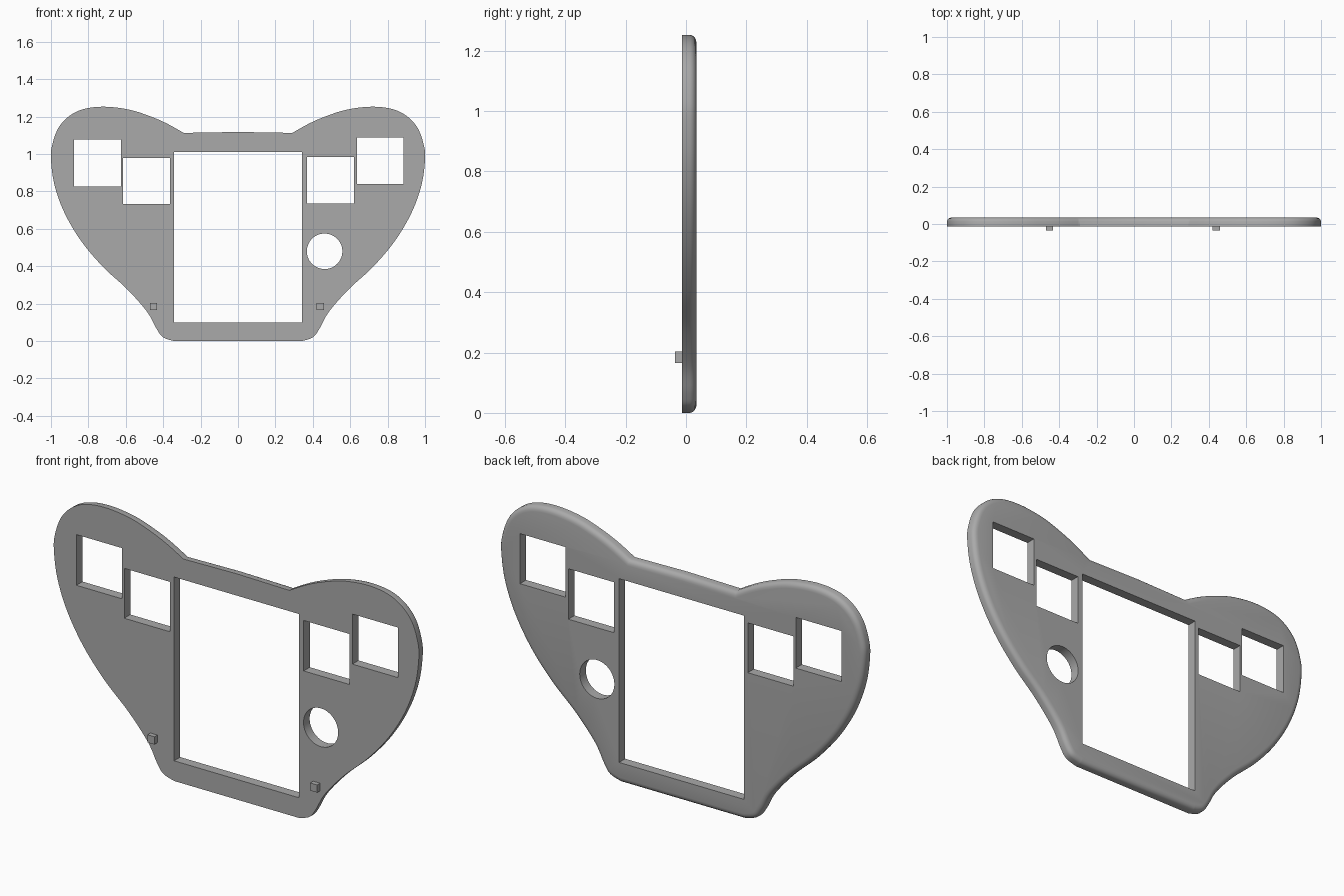
import bpy, bmesh, math
from mathutils import Vector
from mathutils.geometry import interpolate_bezier

cube = bpy.data.objects.get("Cube")
if cube:
    bpy.data.objects.remove(cube, do_unlink=True)

grey = bpy.data.materials.new("plain grey")
grey.use_nodes = True
grey.diffuse_color = (0.4, 0.4, 0.4, 1)
grey.node_tree.nodes["Principled BSDF"].inputs["Base Color"].default_value = (0.4, 0.4, 0.4, 1)

FRONT, BACK = -0.013, 0.035


def make_object(name, bm):
    bmesh.ops.recalc_face_normals(bm, faces=bm.faces)
    mesh = bpy.data.meshes.new(name)
    bm.to_mesh(mesh)
    bm.free()
    mesh.materials.append(grey)
    obj = bpy.data.objects.new(name, mesh)
    bpy.context.collection.objects.link(obj)
    return obj


def loft(name, rings):
    """Skin a stack of equal rings and cap both ends."""
    bm = bmesh.new()
    loops = [[bm.verts.new(p) for p in ring] for ring in rings]
    n = len(loops[0])
    for a, b in zip(loops, loops[1:]):
        for i in range(n):
            j = (i + 1) % n
            bm.faces.new((a[i], a[j], b[j], b[i]))
    bm.faces.new(loops[0])
    bm.faces.new(loops[-1])
    return make_object(name, bm)


def prism(name, outline, y0, y1):
    return loft(name, [[(x, y, z) for x, z in outline] for y in (y0, y1)])


def rect(x0, x1, z0, z1):
    return [(x0, z0), (x1, z0), (x1, z1), (x0, z1)]


def smooth_path(points, steps=7):
    """Smooth curve through the given points."""
    pts = [Vector(p) for p in points]
    ext = [pts[0]] + pts + [pts[-1]]
    out = []
    for p, a, b, q in zip(ext, ext[1:], ext[2:], ext[3:]):
        out += interpolate_bezier(a, a + (b - p) / 6, b - (q - a) / 6, b, steps)[:-1]
    return out + [pts[-1]]


def inset(outline, d):
    """Move a clockwise outline inwards with mitred corners."""
    out = []
    n = len(outline)
    for i, p in enumerate(outline):
        e1 = (p - outline[i - 1]).normalized()
        e2 = (outline[(i + 1) % n] - p).normalized()
        n1, n2 = Vector((e1.y, -e1.x)), Vector((e2.y, -e2.x))
        out.append(p + (n1 + n2) * d / (1 + n1.dot(n2)))
    return out


# Half outline of the plate, from the top corner round to the bottom edge
half = smooth_path([
    (0.29, 1.113), (0.38, 1.163), (0.47, 1.202), (0.58, 1.237), (0.71, 1.253),
    (0.82, 1.242), (0.90, 1.205), (0.96, 1.14), (0.993, 1.05), (1.0, 0.97),
    (0.98, 0.83), (0.925, 0.68), (0.835, 0.53), (0.72, 0.395), (0.59, 0.275),
    (0.485, 0.155), (0.435, 0.065), (0.40, 0.02), (0.34, 0.0)])
outline = half + [Vector((-p.x, p.y)) for p in reversed(half)] + [Vector((0, 1.118))]

# Plate with a square front edge and a rounded back edge
profile = [(0, FRONT), (0, 0.014), (0.003, 0.022), (0.009, 0.029), (0.017, 0.033), (0.027, BACK)]
plate = loft("face_plate", [[(p.x, y, p.y) for p in inset(outline, d)] for d, y in profile])

# Screen, button and knob openings
openings = [
    rect(-0.341, 0.342, 0.10, 1.01),
    rect(-0.876, -0.626, 0.826, 1.077),
    rect(-0.614, -0.363, 0.733, 0.98),
    rect(0.369, 0.62, 0.735, 0.985),
    rect(0.636, 0.885, 0.84, 1.088),
    [(0.463 + 0.095 * math.cos(a * math.tau / 48), 0.48 + 0.095 * math.sin(a * math.tau / 48))
     for a in range(48)],
]
bpy.context.view_layer.objects.active = plate
for shape in openings:
    cutter = prism("opening_cutter", shape, -0.2, 0.2)
    cutter.hide_render = True
    mod = plate.modifiers.new("opening", "BOOLEAN")
    mod.operation, mod.solver, mod.object = "DIFFERENCE", "EXACT", cutter
    bpy.ops.object.modifier_apply(modifier=mod.name)
    bpy.data.objects.remove(cutter, do_unlink=True)

bpy.ops.object.select_all(action="DESELECT")
plate.select_set(True)
bpy.ops.object.shade_smooth_by_angle(angle=math.radians(30))

# Small locating pegs on the front
for side, x in (("right", -0.452), ("left", 0.44)):
    prism(side + "_peg", rect(x - 0.019, x + 0.019, 0.165, 0.203), -0.036, FRONT + 0.002)
